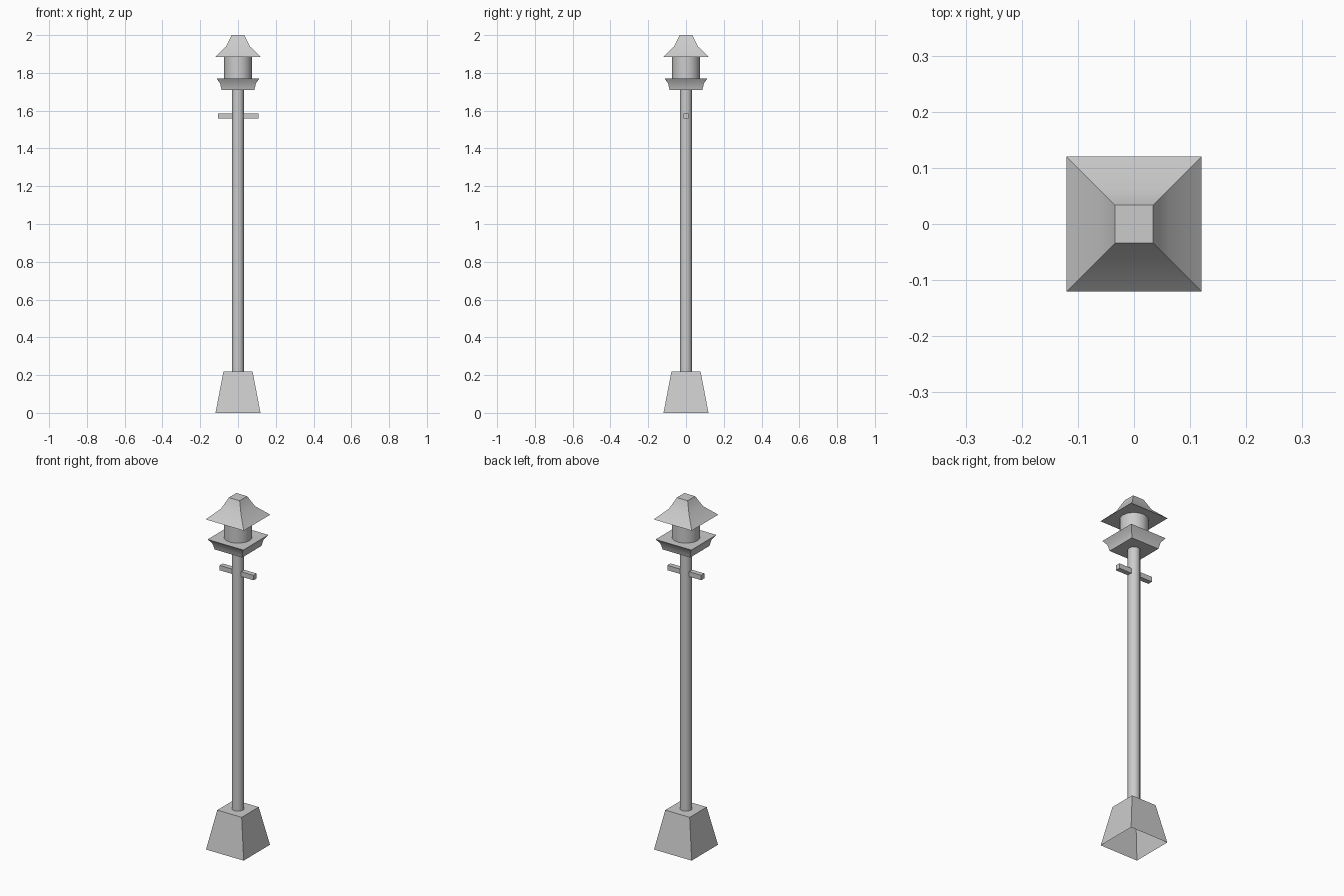
import bpy, bmesh, math

if "Cube" in bpy.data.objects:
    bpy.data.objects.remove(bpy.data.objects["Cube"])


def loft(name, profile, sides, cap_bottom=True, cap_top=True, smooth=None):
    """Stack rings from (half width, z) pairs; four sides give an axis-aligned square."""
    bm = bmesh.new()
    square = sides == 4
    turn = math.pi / 4 if square else 0
    k = math.sqrt(2) if square else 1
    rings = []
    for r, z in profile:
        rings.append([bm.verts.new((r * k * math.cos(turn + math.tau * i / sides),
                                    r * k * math.sin(turn + math.tau * i / sides), z))
                      for i in range(sides)])
    for low, high in zip(rings, rings[1:]):
        for i in range(sides):
            j = (i + 1) % sides
            bm.faces.new((low[i], low[j], high[j], high[i]))
    if cap_bottom:
        bm.faces.new(rings[0][::-1])
    if cap_top:
        bm.faces.new(rings[-1])
    mesh = bpy.data.meshes.new(name)
    bm.to_mesh(mesh)
    bm.free()
    ob = bpy.data.objects.new(name, mesh)
    bpy.context.collection.objects.link(ob)
    if smooth:
        bpy.ops.object.select_all(action='DESELECT')
        ob.select_set(True)
        bpy.context.view_layer.objects.active = ob
        bpy.ops.object.shade_smooth_by_angle(angle=math.radians(smooth))
    return ob


# Tapered plinth, open underneath
loft("base", [(0.119, 0), (0.077, 0.22)], 4, cap_bottom=False)

# Post
loft("post", [(0.032, 0.22), (0.032, 1.71)], 12, smooth=40)

# Flared tray under the lamp
loft("lamp_tray", [(0.087, 1.71), (0.095, 1.745), (0.113, 1.77)], 4, smooth=50)

# Round lamp body
loft("lamp_body", [(0.074, 1.77), (0.074, 1.885)], 16, smooth=40)

# Bell-shaped square roof
loft("roof", [(0.12, 1.885), (0.063, 1.94), (0.034, 2.0)], 4, smooth=40)

# Ladder bar through the post
bar = loft("ladder_bar", [(0.014, -0.106), (0.014, 0.108)], 4)
bar.rotation_euler = (0, math.pi / 2, 0)
bar.location = (0, 0, 1.572)
